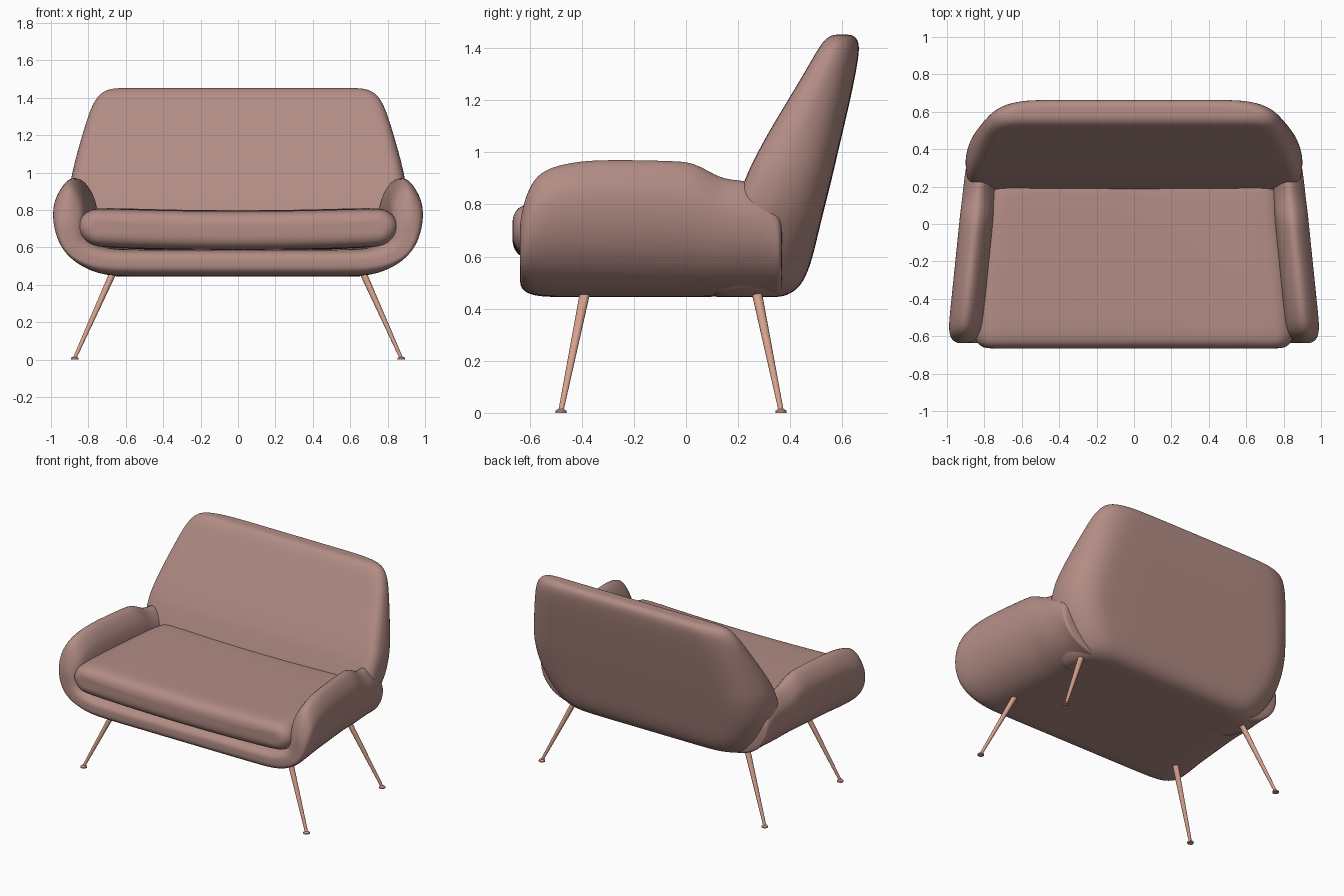
import bpy, bmesh, math
from mathutils import Vector

if "Cube" in bpy.data.objects:
    bpy.data.objects.remove(bpy.data.objects["Cube"])


def material(name, col):
    m = bpy.data.materials.new(name)
    m.diffuse_color = (*col, 1)
    m.use_nodes = True
    m.node_tree.nodes["Principled BSDF"].inputs["Base Color"].default_value = m.diffuse_color
    return m


FABRIC = material("dusty rose fabric", (0.45, 0.265, 0.235))
COPPER = material("copper", (0.68, 0.36, 0.27))


def loft(name, rings, cap, mat, levels=2):
    """Skin closed rings; cap(n) gives the index tuples that close each end."""
    bm = bmesh.new()
    vs = [[bm.verts.new(p) for p in r] for r in rings]
    n = len(rings[0])
    for a, b in zip(vs, vs[1:]):
        for i in range(n):
            j = (i + 1) % n
            bm.faces.new((a[i], a[j], b[j], b[i]))
    for ring in (vs[0], vs[-1]):
        for f in cap(n):
            bm.faces.new([ring[i] for i in f])
    bmesh.ops.recalc_face_normals(bm, faces=bm.faces[:])
    me = bpy.data.meshes.new(name)
    bm.to_mesh(me)
    bm.free()
    me.materials.append(mat)
    for p in me.polygons:
        p.use_smooth = True
    ob = bpy.data.objects.new(name, me)
    bpy.context.collection.objects.link(ob)
    if levels:
        s = ob.modifiers.new("smooth", "SUBSURF")
        s.levels = s.render_levels = levels
    return ob


def whole(n):
    return [tuple(range(n))]


# Shell: U-shaped section (arms and base) swept front to back
# centre line: x, fraction of arm height, thickness factor
HALF = [(0, 0, 1), (0.35, 0, 1), (0.6, 0, 1), (0.69, 0.012, 1), (0.76, 0.055, 1.02),
        (0.835, 0.17, 1.05), (0.885, 0.36, 1.15), (0.905, 0.6, 1.28),
        (0.911, 0.82, 1.22), (0.911, 0.97, 0.95)]
LINE = [(-x, u, k) for x, u, k in HALF[:0:-1]] + HALF


def u_ring(y, sx, top, t):
    base = 0.517
    c = [Vector((x * sx, base + u * (top - 0.07 - base))) for x, u, k in LINE]
    n = len(c)
    outer, inner = [], []
    for i in range(n):
        d = (c[min(i + 1, n - 1)] - c[max(i - 1, 0)]).normalized()
        nrm = Vector((d.y, -d.x)) * t * LINE[i][2]
        outer.append(c[i] + nrm)
        inner.append(c[i] - nrm)
    tip = Vector((0, t * 1.3))
    pts = outer + [c[-1] + tip] + inner[::-1] + [c[0] + tip]
    return [(p.x, y, p.y) for p in pts]


def u_cap(n):
    m = len(LINE)
    quads = [(i, i + 1, n - 3 - i, n - 2 - i) for i in range(m - 1)]
    return quads + [(m - 1, m, m + 1), (0, n - 2, n - 1)]


STATIONS = [(-0.637, 0.78, 0.015), (-0.634, 0.80, 0.034), (-0.615, 0.865, 0.055),
            (-0.58, 0.925, 0.067), (-0.53, 0.957, 0.072), (-0.45, 0.978, 0.072),
            (-0.36, 0.99, 0.072), (-0.2, 0.99, 0.072), (-0.05, 0.986, 0.072),
            (0.01, 0.982, 0.072), (0.06, 0.962, 0.072), (0.11, 0.932, 0.071),
            (0.16, 0.914, 0.07), (0.23, 0.91, 0.07), (0.30, 0.89, 0.068),
            (0.35, 0.85, 0.066), (0.37, 0.80, 0.06)]
loft("arms_and_base_shell",
     [u_ring(y, 1.0 - 0.095 * (y + 0.6) / 0.84, h, t) for y, h, t in STATIONS],
     u_cap, FABRIC)


# Backrest: rounded slices stacked upward and leaning back
def bez(a, b, c, t):
    return a * (1 - t) ** 2 + b * 2 * t * (1 - t) + c * t * t


def back_ring(z, w, f, b):
    d = b - f
    V = Vector
    pts = [V((0, f)), V((0.45 * w, f)), V((w - 0.2, f))]
    fs = [V((w - 0.07, f)), V((w, f)), V((w, f + 0.3 * d))]
    rs = [V((w, f + 0.42 * d)), V((w - 0.035, b - 0.005)), V((w - 0.24, b))]
    for q in (fs, rs):
        pts += [bez(*q, i / 5) for i in range(6)]
    pts += [V((0.4 * w, b)), V((0, b))]
    full = pts + [V((-p.x, p.y)) for p in pts[-2:0:-1]]
    return [(p.x, p.y, z) for p in full]


SLICES = [(0.444, 0.64, 0.12, 0.33), (0.446, 0.69, 0.11, 0.375), (0.47, 0.735, 0.10, 0.425),
          (0.52, 0.78, 0.10, 0.46), (0.6, 0.83, 0.12, 0.487), (0.7, 0.875, 0.155, 0.51),
          (0.8, 0.90, 0.19, 0.535), (0.92, 0.902, 0.235, 0.565), (1.0, 0.886, 0.275, 0.583),
          (1.1, 0.862, 0.33, 0.607), (1.25, 0.818, 0.422, 0.641), (1.35, 0.785, 0.48, 0.66),
          (1.41, 0.75, 0.515, 0.666), (1.44, 0.71, 0.54, 0.655), (1.451, 0.66, 0.565, 0.635),
          (1.452, 0.62, 0.585, 0.615)]
loft("backrest", [back_ring(*s) for s in SLICES], whole, FABRIC)


# Seat cushion: pillow section, slightly hollow in the middle
def cushion_ring(y, w, h):
    pts = []
    r = min(h, 0.11) * 1.15
    for sx in (1, -1):
        for i in range(9):
            a = -math.pi / 2 + math.pi * i / 8
            pts.append((sx * (w - r + r * math.cos(a)), sx * h * math.sin(a)))
        for k in (0.6, 0.2, -0.2, -0.6):
            pts.append((sx * k * (w - r), sx * h))
    return [(x, y, 0.69 + 0.018 * (x / 0.8) ** 2 + z) for x, z in pts]


CUSHION = [(-0.667, 0.77, 0.025), (-0.663, 0.80, 0.055), (-0.645, 0.835, 0.085),
           (-0.61, 0.855, 0.1), (-0.54, 0.86, 0.106), (-0.2, 0.835, 0.108),
           (0.1, 0.805, 0.108), (0.19, 0.79, 0.106), (0.22, 0.77, 0.095), (0.225, 0.74, 0.07)]
loft("seat_cushion", [cushion_ring(*s) for s in CUSHION], whole, FABRIC)


# Splayed tapered legs with small round feet
def rod(name, stops, sides=20):
    rings = [[(p[0] + r * math.cos(2 * math.pi * i / sides),
               p[1] + r * math.sin(2 * math.pi * i / sides), p[2])
              for i in range(sides)] for p, r in stops]
    ob = loft(name, rings, whole, COPPER, 0)
    bpy.context.view_layer.objects.active = ob
    ob.select_set(True)
    bpy.ops.object.shade_smooth_by_angle(angle=math.radians(40))
    ob.select_set(False)


for row, y0, y1 in (("front", -0.48, -0.388), ("back", 0.365, 0.272)):
    for side, s in (("left", -1), ("right", 1)):
        foot = (s * 0.873, y0)
        rod(f"{row}_{side}_leg", [((*foot, 0.008), 0.01), ((s * 0.67, y1, 0.46), 0.02)])
        rod(f"{row}_{side}_foot", [((*foot, 0), 0.021), ((*foot, 0.008), 0.021),
                                   ((*foot, 0.015), 0.012)])
